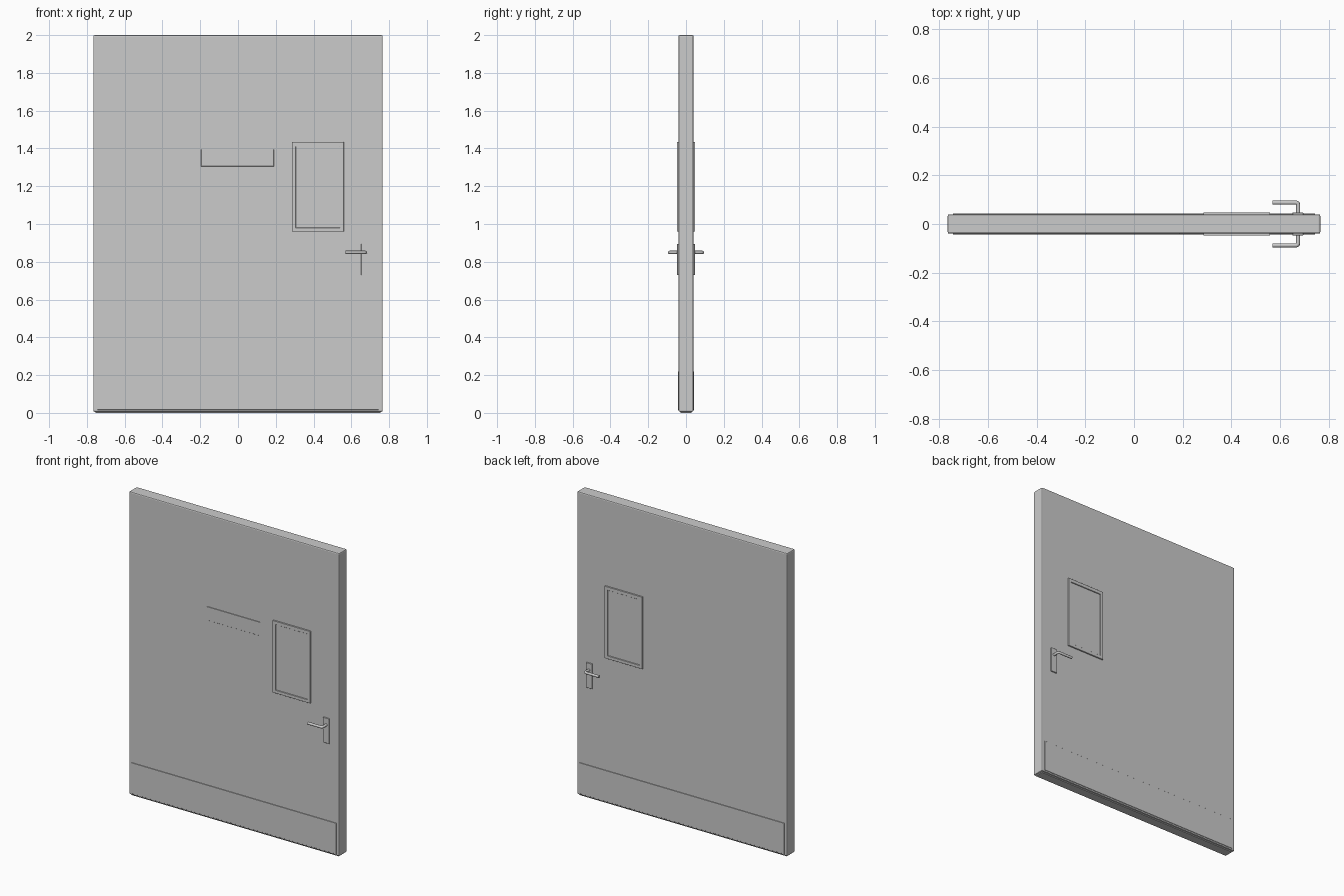
import bpy
import bmesh
from mathutils import Vector

if "Cube" in bpy.data.objects:
    bpy.data.objects.remove(bpy.data.objects["Cube"])


def finish(bm, name, bevel=0.0, segments=1, smooth=False):
    bmesh.ops.recalc_face_normals(bm, faces=bm.faces[:])
    mesh = bpy.data.meshes.new(name)
    bm.to_mesh(mesh)
    bm.free()
    obj = bpy.data.objects.new(name, mesh)
    bpy.context.collection.objects.link(obj)
    if bevel:
        mod = obj.modifiers.new("bevel", 'BEVEL')
        mod.width = bevel
        mod.segments = segments
    if smooth:
        bpy.context.view_layer.objects.active = obj
        obj.select_set(True)
        bpy.ops.object.shade_smooth_by_angle()
        obj.select_set(False)
    return obj


def box(name, x, y, z, bevel=0.0, segments=1):
    """Box from (min, max) pairs on each axis."""
    bm = bmesh.new()
    bmesh.ops.create_cube(bm, size=1)
    for v in bm.verts:
        v.co = Vector([(a + b) / 2 + c * (b - a) for c, (a, b) in zip(v.co, (x, y, z))])
    return finish(bm, name, bevel, segments)


def plate(name, side, x, z, depth, bevel=0.001):
    """Thin plate fixed to one face of the door (side -1 front, 1 back)."""
    y = sorted((side * (FACE - 0.005), side * (FACE + depth)))
    return box(name, x, y, z, bevel)


def frame(name, side, outer, inner, depth):
    """Rectangular ring on one face; outer and inner are (x0, x1, z0, z1)."""
    bm = bmesh.new()
    loops = []
    for y in (FACE - 0.005, FACE + depth):
        for x0, x1, z0, z1 in (outer, inner):
            loops.append([bm.verts.new((x, side * y, z))
                          for x, z in ((x0, z0), (x1, z0), (x1, z1), (x0, z1))])
    for a, b in ((0, 1), (1, 3), (3, 2), (2, 0)):
        for i in range(4):
            j = (i + 1) % 4
            bm.faces.new((loops[a][i], loops[a][j], loops[b][j], loops[b][i]))
    return finish(bm, name, 0.001)


def lever(name, side):
    """Round bar: out from the door, then a mitred turn along the face."""
    curve = bpy.data.curves.new(name, 'CURVE')
    curve.dimensions = '3D'
    curve.bevel_depth = 0.0085
    curve.bevel_resolution = 4
    curve.use_fill_caps = True
    spline = curve.splines.new('POLY')
    pts = [(0.675, 0.04), (0.675, 0.080), (0.6725, 0.0855), (0.667, 0.088), (0.57, 0.088)]
    spline.points.add(len(pts) - 1)
    for p, (x, y) in zip(spline.points, pts):
        p.co = (x, side * y, 0.85, 1)
    obj = bpy.data.objects.new(name, curve)
    bpy.context.collection.objects.link(obj)
    return obj


FACE = 0.040

# Door leaf with softened edges, and the seal beneath it
box("door_leaf", (-0.766, 0.766), (-FACE, FACE), (0.006, 2.0), 0.007, 2)
box("bottom_seal", (-0.755, 0.755), (-0.03, 0.03), (0.0, 0.02))

# Fittings repeated on both faces
for side, label in ((-1, "front"), (1, "back")):
    plate("kick_plate_" + label, side, (-0.745, 0.745), (0.016, 0.22), 0.003)
    frame("window_frame_" + label, side, (0.285, 0.56, 0.96, 1.435),
          (0.306, 0.539, 0.981, 1.412), 0.008)
    plate("window_glass_" + label, side, (0.304, 0.541), (0.979, 1.414), 0.002, 0)
    plate("handle_plate_" + label, side, (0.652, 0.696), (0.73, 0.895), 0.007)
    lever("handle_lever_" + label, side)

# Blank sign plate on the front only
plate("sign_plate", -1, (-0.195, 0.19), (1.305, 1.395), 0.003)
